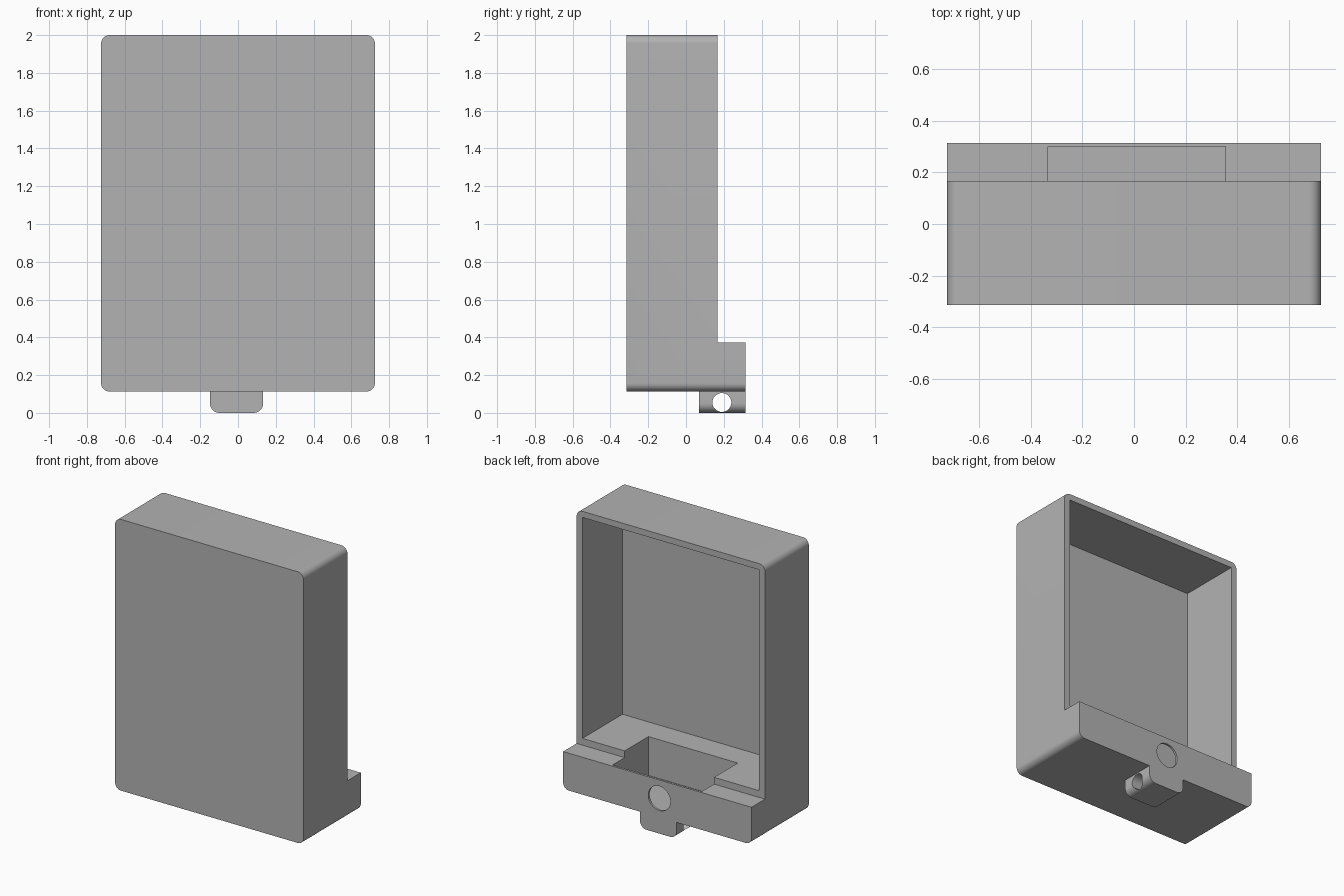
import bpy, bmesh, math
from mathutils import Matrix, Vector

old = bpy.data.objects.get("Cube")
if old:
    bpy.data.objects.remove(old, do_unlink=True)

grey = bpy.data.materials.new("plain grey")
grey.use_nodes = True
COLOUR = (0.45, 0.45, 0.45, 1)
grey.diffuse_color = COLOUR
grey.node_tree.nodes["Principled BSDF"].inputs["Base Color"].default_value = COLOUR


def finish(name, bm):
    mesh = bpy.data.meshes.new(name)
    bm.to_mesh(mesh)
    bm.free()
    mesh.materials.append(grey)
    ob = bpy.data.objects.new(name, mesh)
    bpy.context.collection.objects.link(ob)
    return ob


def box(name, x, y, z, radius=0, rounded=None):
    """Box from ranges; edges along y that pass the test are rounded."""
    bm = bmesh.new()
    bmesh.ops.create_cube(bm, size=1)
    for v in bm.verts:
        v.co = Vector(r[0] if c < 0 else r[1] for c, r in zip(v.co, (x, y, z)))
    if radius:
        edges = [e for e in bm.edges
                 if abs(e.verts[0].co.y - e.verts[1].co.y) > 0.01
                 and rounded(e.verts[0].co)]
        bmesh.ops.bevel(bm, geom=edges, offset=radius, segments=10,
                        profile=0.5, affect='EDGES')
    return finish(name, bm)


def rod(name, centre, radius, length, axis):
    bm = bmesh.new()
    turn = Matrix.Rotation(math.pi / 2, 4, axis)
    bmesh.ops.create_cone(bm, cap_ends=True, segments=48, radius1=radius,
                          radius2=radius, depth=length,
                          matrix=Matrix.Translation(centre) @ turn)
    return finish(name, bm)


def cut(target, cutters):
    bpy.ops.object.select_all(action='DESELECT')
    bpy.context.view_layer.objects.active = target
    target.select_set(True)
    for c in cutters:
        c.hide_render = True
        mod = target.modifiers.new("cut", 'BOOLEAN')
        mod.operation = 'DIFFERENCE'
        mod.solver = 'EXACT'
        mod.object = c
        bpy.ops.object.modifier_apply(modifier=mod.name)
        bpy.data.objects.remove(c, do_unlink=True)
    bpy.ops.object.shade_smooth_by_angle(angle=math.radians(30))


# Tray with a thicker foot: rounded block, hollowed from the back
BOTTOM, TOP, HALF, DEPTH = 0.113, 2.0, 0.725, 0.315
LEDGE, RIM = 0.373, 0.167
body = box("case_body", (-HALF, HALF), (-DEPTH, DEPTH), (BOTTOM, TOP),
           0.045, lambda co: True)
cut(body, [
    box("ledge_cutter", (-1, 1), (RIM, 1), (LEDGE, 3)),
    box("cavity_cutter", (-0.68, 0.68), (-0.273, 0.5), (0.42, 1.957)),
    box("pocket_cutter", (-0.333, 0.355), (-0.094, 0.3), (0.15, 0.6)),
    # Round opening in the thin back wall of the pocket
    rod("opening_cutter", (-0.015, 0.31, 0.245), 0.085, 0.1, 'X'),
])

# Hanging lug with a cross hole
lug = box("bottom_lug", (-0.148, 0.133), (0.07, DEPTH), (0, BOTTOM),
          0.05, lambda co: co.z < 0.05)
cut(lug, [rod("lug_hole_cutter", (0, 0.19, 0.055), 0.05, 1, 'Y')])
